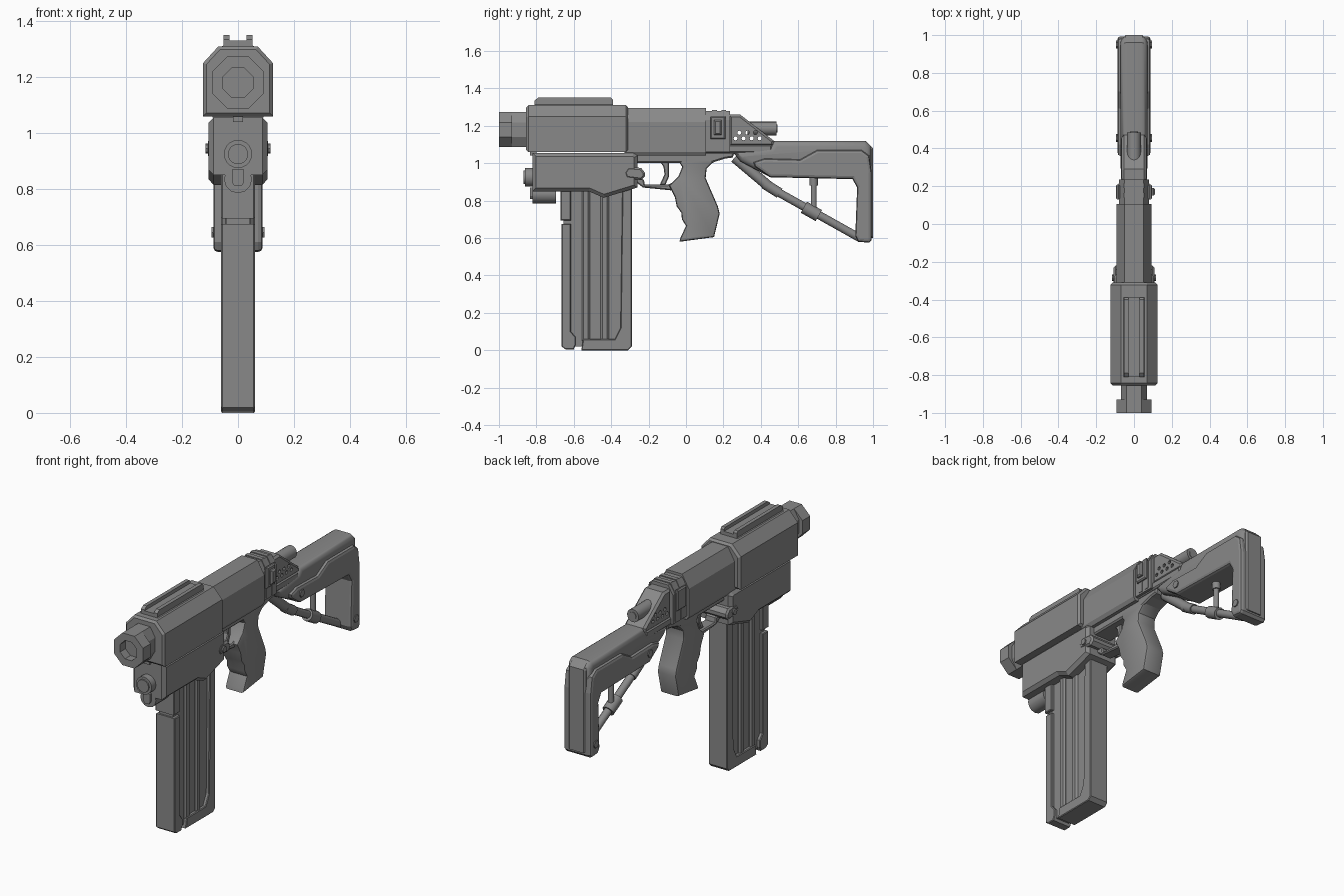
import bpy, bmesh, math
from mathutils import Vector

old = bpy.data.objects.get("Cube")
if old:
    bpy.data.objects.remove(old, do_unlink=True)

grey = bpy.data.materials.new("gunmetal_grey")
grey.use_nodes = True
shade = (0.25, 0.25, 0.25, 1)
grey.diffuse_color = shade
grey.node_tree.nodes["Principled BSDF"].inputs["Base Color"].default_value = shade


def finish(name, bm, smooth=False):
    bmesh.ops.recalc_face_normals(bm, faces=bm.faces)
    mesh = bpy.data.meshes.new(name)
    bm.to_mesh(mesh)
    bm.free()
    mesh.materials.append(grey)
    obj = bpy.data.objects.new(name, mesh)
    bpy.context.collection.objects.link(obj)
    if smooth:
        bpy.ops.object.select_all(action="DESELECT")
        obj.select_set(True)
        bpy.context.view_layer.objects.active = obj
        bpy.ops.object.shade_smooth_by_angle(angle=math.radians(35))
    return obj


def extrude(name, points, low, high, axis, bevel=0, segments=1, smooth=False):
    """Extrude a closed outline along x or y, rounding only the rim of the caps."""
    def place(p, depth):
        return (depth, p[0], p[1]) if axis == "x" else (p[0], depth, p[1])
    bm = bmesh.new()
    a = [bm.verts.new(place(p, low)) for p in points]
    b = [bm.verts.new(place(p, high)) for p in points]
    caps = [bm.faces.new(a), bm.faces.new(b[::-1])]
    for i in range(len(points)):
        j = (i + 1) % len(points)
        bm.faces.new((a[i], b[i], b[j], a[j]))
    bmesh.ops.recalc_face_normals(bm, faces=bm.faces)
    if bevel:
        rim = [e for cap in caps for e in cap.edges]
        bmesh.ops.bevel(bm, geom=rim, offset=bevel, segments=segments,
                        profile=0.5, affect="EDGES", clamp_overlap=True)
    return finish(name, bm, smooth)


def side(name, points, half, bevel=0, segments=1, smooth=False):
    return extrude(name, points, -half, half, "x", bevel, segments, smooth)


def box(name, y, z, half, bevel=0):
    (y0, y1), (z0, z1) = y, z
    return side(name, [(y0, z0), (y1, z0), (y1, z1), (y0, z1)], half, bevel)


def along(name, half_points, y0, y1, bevel=0):
    """Cross-section mirrored about x, run along the length."""
    mirror = [(-x, z) for x, z in reversed(half_points)]
    return extrude(name, half_points + mirror, y0, y1, "y", bevel)


def rod(name, start, end, radius, sides=12, tip=None, smooth=True):
    start, end = Vector(start), Vector(end)
    line = end - start
    bm = bmesh.new()
    bmesh.ops.create_cone(bm, cap_ends=True, segments=sides, radius1=radius,
                          radius2=radius if tip is None else tip, depth=line.length)
    bmesh.ops.rotate(bm, verts=bm.verts, matrix=Vector((0, 0, 1)).rotation_difference(line).to_matrix())
    bmesh.ops.translate(bm, verts=bm.verts, vec=(start + end) / 2)
    return finish(name, bm, smooth)


def cut(target, cutter):
    mod = target.modifiers.new("cut", "BOOLEAN")
    mod.object = cutter
    mod.solver = "EXACT"
    bpy.context.view_layer.objects.active = target
    bpy.ops.object.modifier_apply(modifier=mod.name)
    bpy.data.objects.remove(cutter, do_unlink=True)


def octagon(radius, height, limit=1):
    ring = [(math.pi / 8) + i * math.pi / 4 for i in range(8)]
    r = radius / math.cos(math.pi / 8)
    return [(max(-limit, min(limit, r * math.cos(t))), height + r * math.sin(t)) for t in ring]


# Upper body
along("front_receiver", [(.125, 1.06), (.125, 1.25), (.07, 1.31)], -.855, -.31, .012)
along("rear_receiver", [(.08, 1.04), (.093, 1.06), (.093, 1.22), (.05, 1.295)], -.33, .107)
along("rear_block", [(.08, 1.06), (.08, 1.23), (.05, 1.28)], .1, .235)
for y in (.14, .19):
    along("rear_block_rib", [(.083, 1.07), (.083, 1.23), (.052, 1.285)], y, y + .025)

# Muzzle with bore
muzzle = extrude("muzzle", octagon(.093, 1.18), -1, -.93, "y")
cut(muzzle, extrude("bore_cutter", octagon(.053, 1.18), -1.1, -.95, "y"))
extrude("muzzle_collar", octagon(.093, 1.18, .07), -.935, -.85, "y")

# Top rail
along("rail_base", [(.062, 1.305), (.035, 1.33)], -.81, -.39)
for s in (-1, 1):
    lo, hi = sorted((s * .03, s * .052))
    extrude("rail_strip", [(-.81, 1.31), (-.39, 1.31), (-.39, 1.34), (-.4, 1.35), (-.79, 1.35), (-.81, 1.335)],
            lo, hi, "x")

# Magazine housing
side("magazine_housing", [(-.82, 1.055), (-.82, .85), (-.52, .85), (-.44, .815), (-.26, .87), (-.26, 1.04), (-.28, 1.055)],
     .105, .018)
side("housing_pin_mount", [(-.32, .92), (-.24, .91), (-.22, .93), (-.22, .95), (-.24, .975), (-.31, .98), (-.33, .95)], .108, .01)
rod("housing_pin", (-.116, -.285, .945), (.116, -.285, .945), .018, 8)

# Lamp and its lower bracket
rod("lamp_ring", (0, -.86, .925), (0, -.81, .925), .05, 20)
rod("lamp_lens", (0, -.868, .925), (0, -.85, .925), .036, 20)
rod("bracket_tube", (0, -.82, .835), (0, -.695, .835), .05, 12)
along("bracket_fin", [(.012, .81), (.022, .825), (.022, .87)], -.835, -.72)
along("front_catch", [(.018, 1.04), (.018, 1.07)], -.835, -.8)

# Magazine: recessed core with raised rims and ribs
box("magazine_core", (-.655, -.3), (.02, .88), .042)
box("magazine_front_upper", (-.67, -.615), (.695, .88), .06, .004)
side("magazine_front_lower", [(-.665, .675), (-.665, .02), (-.645, .005), (-.6, .005), (-.59, .03), (-.59, .07), (-.615, .1), (-.615, .675)], .06, .004)
side("magazine_rear", [(-.34, .88), (-.35, .12), (-.38, .06), (-.55, .06), (-.56, 0), (-.31, 0), (-.29, .02), (-.29, .88)], .06, .004)
for y in (-.535, -.435):
    box("magazine_rib", (y - .022, y + .022), (.05, .88), .055, .01)

# Grip, its frame and the trigger
side("grip_frame", [(-.27, 1.06), (-.27, 1.0), (.13, 1.0), (.21, 1.025), (.25, 1.03), (.26, 1.06)], .06, .008)
side("grip", [(-.06, 1.04), (-.02, .98), (-.04, .93), (-.09, .88), (-.06, .82), (-.05, .77), (-.025, .735), (-.022, .7),
              (0, .665), (-.03, .6), (-.035, .58), (.15, .605), (.18, .73), (.17, .77), (.105, .92), (.11, .97),
              (.14, 1.0), (.2, 1.03)], .06, .022, 2, True)
side("trigger_guard", [(-.27, .9), (-.23, .87), (-.08, .855), (-.06, .9), (-.1, .885), (-.22, .885), (-.225, .91), (-.27, .95)],
     .035, .006)
side("trigger", [(-.14, 1.01), (-.12, .98), (-.115, .94), (-.14, .885), (-.11, .885), (-.09, .93), (-.09, 1.01)], .018, .005)

# Perforated rear cover
cover = side("perforated_cover", [(.23, 1.09), (.23, 1.26), (.29, 1.26), (.38, 1.19), (.47, 1.12), (.47, 1.09)], .065, .012)
for row, (start, count, height) in enumerate(((.285, 3, 1.163), (.265, 4, 1.133))):
    for i in range(count):
        y = start + i * .043
        cut(cover, rod("hole_cutter", (-.2, y, height), (.2, y, height), .011, 8))
box("cover_base", (.1, .46), (1.055, 1.1), .068, .008)
rod("rear_tube", (0, .33, 1.185), (0, .485, 1.185), .037, 16)
rod("rear_tube_inset", (0, .48, 1.185), (0, .489, 1.185), .022, 16)

# Selector plate and button
for s in (-1, 1):
    lo, hi = sorted((s * .075, s * .095))
    extrude("selector_plate", [(.13, 1.13), (.21, 1.13), (.21, 1.25), (.13, 1.25)], lo, hi, "x", .006)
extrude("selector_button", [(.15, 1.15), (.19, 1.15), (.19, 1.23), (.15, 1.23)], .08, .112, "x", .008)

# Stock: rounded arm plus the raised cover and butt
side("stock_arm", [(.25, 1.06), (.45, 1.09), (.47, 1.12), (.96, 1.12), (.99, 1.09), (.99, .92), (.45, .925), (.29, 1.01)],
     .072, .045, 4, True)
side("stock_cover_and_butt", [(.36, 1.005), (.42, 1.025), (.61, 1.02), (.7, 1.07), (.94, 1.07), (.98, 1.04), (.993, .95), (.993, .59),
                              (.98, .575), (.92, .58), (.905, .61), (.915, .87), (.89, .915), (.45, .925), (.37, .98)],
     .088, .016, 2)
side("butt_cap", [(.95, 1.09), (.97, 1.11), (1, 1.08), (1, .6), (.98, .6)], .055, .012)
for y, z in ((.455, .98), (.95, .645)):
    rod("stock_bolt", (-.094, y, z), (.094, y, z), .022, 6, smooth=False)

# Diagonal strut with joint and vertical post
rod("strut_front", (0, .26, 1.03), (0, .45, .87), .028)
rod("strut_rear", (0, .43, .88), (0, .93, .6), .022)
rod("strut_sleeve", (0, .42, .89), (0, .5, .84), .028)
rod("strut_joint", (0, .63, .765), (0, .71, .72), .034)
rod("strut_post", (0, .683, .74), (0, .683, .94), .016)
rod("post_collar", (0, .683, .88), (0, .683, .93), .022)
